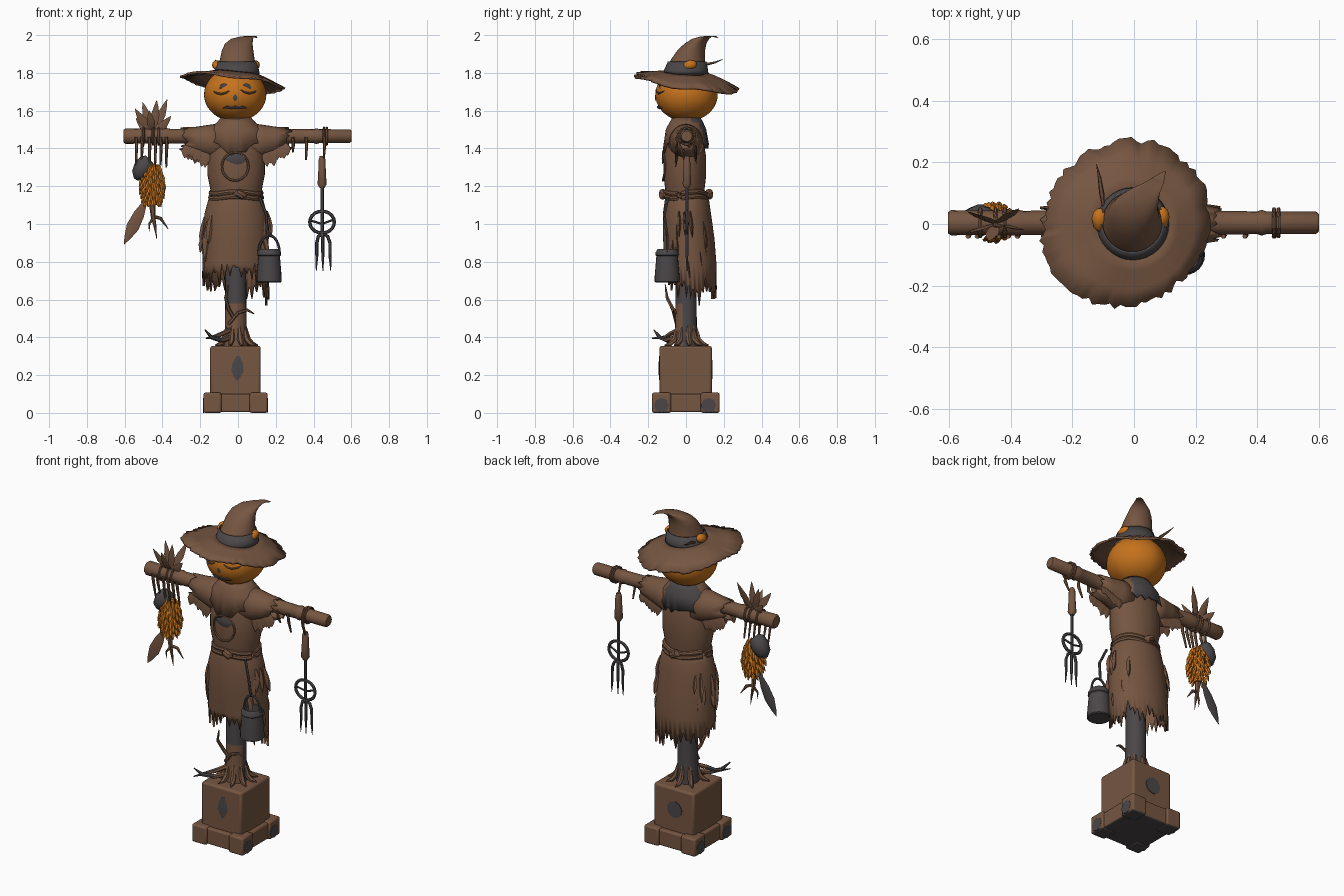
import bpy, bmesh, math, random
from mathutils import Vector as V
random.seed(4)
R = random.uniform
TAU = math.tau
BROWN, GREY, ORANGE = 0, 1, 2
MATS = []
for label, col in (("weathered_brown", (0.18, 0.092, 0.053)), ("iron_grey", (0.07, 0.062, 0.066)),
                   ("pumpkin_orange", (0.56, 0.17, 0.012))):
    m = bpy.data.materials.new(label)
    m.diffuse_color = (*col, 1)
    MATS.append(m)


def finish(name, bm, mat, angle=40, thick=0, bevel=0):
    bmesh.ops.recalc_face_normals(bm, faces=bm.faces)
    for f in bm.faces:
        f.smooth = True
        f.material_index = mat(f) if callable(mat) else mat
    me = bpy.data.meshes.new(name)
    bm.to_mesh(me)
    bm.free()
    me.set_sharp_from_angle(angle=math.radians(angle))
    for m in MATS:
        me.materials.append(m)
    ob = bpy.data.objects.new(name, me)
    bpy.context.collection.objects.link(ob)
    if thick:
        s = ob.modifiers.new("thickness", 'SOLIDIFY')
        s.thickness = thick
        s.offset = 0
    if bevel:
        b = ob.modifiers.new("worn_edges", 'BEVEL')
        b.width, b.segments = bevel, 2
    return ob


def skin(name, parts, mat, cap=True, loop=False, **kw):
    """Join rings of points into skinned surfaces."""
    bm = bmesh.new()
    for rings in parts:
        vs = [[bm.verts.new(p) for p in r] for r in rings]
        n = len(vs[0])
        for a, b in zip(vs, vs[1:] + vs[:1] if loop else vs[1:]):
            for i in range(n):
                bm.faces.new((a[i], a[(i + 1) % n], b[(i + 1) % n], b[i]))
        if cap and not loop:
            bm.faces.new(vs[0])
            bm.faces.new(vs[-1])
    return finish(name, bm, mat, **kw)


def ell(cx, cy, z, rx, ry, n=32, dz=None):
    return [(cx + rx * math.cos(TAU * i / n), cy + ry * math.sin(TAU * i / n),
             z + (dz(i, TAU * i / n) if dz else 0)) for i in range(n)]


def path(pts, radii, n=6, flat=1.0, loop=False):
    """Rings along a path; flat < 1 gives a blade lying across y."""
    pts = [V(p) for p in pts]
    if not isinstance(radii, (list, tuple)):
        radii = [radii] * len(pts)
    rings = []
    k = len(pts)
    for i, p in enumerate(pts):
        a = pts[(i - 1) % k] if loop else pts[max(i - 1, 0)]
        b = pts[(i + 1) % k] if loop else pts[min(i + 1, k - 1)]
        t = (b - a).normalized()
        ref = V((0, 1, 0)) if abs(t.y) < 0.9 else V((1, 0, 0))
        s = t.cross(ref).normalized()
        o = s.cross(t)
        rings.append([p + radii[i] * (s * math.cos(TAU * j / n) + o * flat * math.sin(TAU * j / n))
                      for j in range(n)])
    return rings


def blade(a, b, w, sag=0.0, flat=0.25):
    a, b = V(a), V(b)
    ts = (0, 0.3, 0.6, 0.85, 1)
    pts = [a.lerp(b, t) + V((0, 0, sag * math.sin(t * math.pi))) for t in ts]
    return path(pts, [w * 0.3, w * 0.85, w, w * 0.5, 0.001], 4, flat)


def boxes(name, items, mat, bevel):
    bm = bmesh.new()
    for lo, hi in items:
        vs = bmesh.ops.create_cube(bm, size=1)["verts"]
        for v in vs:
            v.co = V([(l + h) / 2 + c * (h - l) for l, h, c in zip(lo, hi, v.co)])
    return finish(name, bm, mat, bevel=bevel)


# stone base: plinth with corner stones, upper block, stains
under = lambda f: GREY if f.normal.z < -0.5 else BROWN
boxes("plinth", [((-0.17, -0.165, 0.004), (0.145, 0.165, 0.1))], under, 0.008)
corners = [((x, y, 0), (x + 0.095, y + 0.1, 0.107)) for x in (-0.183, 0.062) for y in (-0.18, 0.078)]
boxes("corner_stones", corners, under, 0.01)
boxes("pedestal_block", [((-0.147, -0.14, 0.09), (0.12, 0.137, 0.355))], BROWN, 0.012)
skin("pedestal_stains", [blade((0, -0.142, 0.3), (-0.005, -0.142, 0.17), 0.033, 0, 0.1),
                         path([(-0.02, 0.136, 0.23), (-0.02, 0.14, 0.23)], 0.05, 12)], GREY)
skin("plinth_stains", [path([(x, y, 0.04), (x + 0.003, y, 0.04)], 0.04, 8)
                       for x in (0.155, -0.184) for y in (-0.13, 0.12)], GREY)

# post, mossy brown low on its front
skin("post", [[ell(-0.012, 0, z, r, r, 20) for z, r in ((0.34, 0.064), (0.42, 0.058), (0.58, 0.056),
      (0.66, 0.056), (0.8, 0.055), (1.2, 0.05))]],
     lambda f: BROWN if f.normal.y < -0.2 and f.calc_center_median().z < 0.59 else GREY)

# roots and vines round the post
roots = []
for a in (-2.7, -1.9, -1.2, -0.5, 0.2, 0.8, 1.6, 2.4):
    c, s = math.cos(a), math.sin(a)
    roots.append(path([(-0.012 + c * d, s * d, z) for d, z in ((0.05, 0.46), (0.065, 0.39), (0.09, 0.365),
                 (0.12, 0.358))], [0.008, 0.016, 0.013, 0.003]))
skin("foot_roots", roots, BROWN)
skin("vines", [path([(-0.03, -0.05, 0.40), (-0.09, -0.10, 0.385), (-0.14, -0.14, 0.40), (-0.175, -0.17, 0.44)],
                    [0.014, 0.014, 0.011, 0.003]),
               path([(-0.04, -0.04, 0.44), (-0.08, -0.08, 0.42), (-0.13, -0.11, 0.40), (-0.17, -0.18, 0.395)],
                    [0.013, 0.013, 0.011, 0.003]),
               path([(-0.05, -0.05, 0.47), (0.0, -0.065, 0.53), (0.05, -0.06, 0.545), (0.085, -0.05, 0.525)],
                    [0.009, 0.009, 0.008, 0.003]),
               path([(-0.02, -0.055, 0.5), (-0.05, -0.07, 0.55), (-0.065, -0.1, 0.61), (-0.05, -0.11, 0.68)],
                    [0.01, 0.01, 0.009, 0.003])], lambda f: GREY if f.calc_center_median().x < -0.1 else BROWN)

# crossbeam with knots
beam = [(-0.605, 0.034), (-0.595, 0.041), (-0.5, 0.039), (-0.4, 0.04), (-0.38, 0.043), (-0.36, 0.039),
        (0, 0.04), (0.22, 0.039), (0.235, 0.044), (0.25, 0.039), (0.4, 0.037), (0.415, 0.042),
        (0.43, 0.037), (0.592, 0.036), (0.602, 0.028)]
skin("crossbeam", [path([(x, 0.004, 1.465) for x, r in beam], [r for x, r in beam], 16)], BROWN)

# tunic, skirt and cowl
skin("tunic", [[ell(-0.01, -0.006, z, rx, ry) for z, rx, ry in ((1.13, 0.125, 0.1), (1.19, 0.138, 0.105),
      (1.26, 0.152, 0.113), (1.36, 0.152, 0.112), (1.43, 0.145, 0.1), (1.49, 0.125, 0.085), (1.56, 0.075, 0.07))]],
     BROWN)
N = 72
rag = lambda i, a: (0.02 - 0.05 * math.sin(a) - (0.05 if -0.9 < math.remainder(a, TAU) < 0.6 else 0)
                    + (R(0.0, 0.06) if i % 2 else R(-0.08, 0.01)))
skirt = [ell(-0.012, 0.005 + o, z, rx, ry, N) for z, rx, ry, o in ((1.16, 0.122, 0.1, -0.005), (1.12, 0.142, 0.112, 0),
         (1.05, 0.16, 0.122, 0), (0.92, 0.168, 0.13, 0.01), (0.79, 0.17, 0.132, 0.018))]
skirt.append(ell(-0.012, 0.025, 0.69, 0.172, 0.132, N, rag))
skin("skirt", [skirt], BROWN, cap=False, thick=0.012)
strips = []
for base in (0, math.pi):
    for k in range(14):
        a = base + R(-0.75, 0.75)
        z, l = R(0.82, 1.07), R(0.1, 0.2)
        c, s = math.cos(a), math.sin(a)
        strips.append(blade((-0.012 + 0.165 * c, 0.01 + 0.128 * s, z),
                            (-0.012 + 0.18 * c + R(-.01, .01), 0.02 + 0.142 * s, z - l), R(0.012, 0.022), 0, 0.5))
skin("skirt_tatters", strips, BROWN)
vee = lambda i, a: (-0.045 if math.sin(a) < -0.9 else 0) + (R(-0.03, 0.01) if i % 2 else 0)
skin("cowl", [[ell(-0.01, 0.002, 1.565, 0.072, 0.068, 40), ell(-0.01, 0.002, 1.535, 0.098, 0.085, 40),
      ell(-0.01, 0, 1.5, 0.14, 0.102, 40), ell(-0.01, -0.002, 1.425, 0.162, 0.118, 40, vee)]],
     lambda f: GREY if f.calc_center_median().y > 0.025 and f.calc_center_median().x < 0.08 else BROWN,
     cap=False, thick=0.01)

# sleeves with hanging rags
for side, nm in ((-1, "left"), (1, "right")):
    x0 = -0.01
    rings = []
    for x, z, ry, rz in ((0.08, 1.43, 0.09, 0.1), (0.15, 1.438, 0.078, 0.082), (0.21, 1.443, 0.066, 0.068),
                         (0.28, 1.452, 0.054, 0.056)):
        rings.append([(x0 + side * (x + (R(-0.03, 0.02) if x > 0.25 else 0)), ry * math.cos(TAU * i / 24),
                       z + rz * math.sin(TAU * i / 24)) for i in range(24)])
    skin(nm + "_sleeve", [rings], BROWN, cap=False, thick=0.008)
    rags = [blade((x0 + side * (0.15 + 0.017 * k), y, 1.43), (x0 + side * (0.165 + 0.018 * k), y * 1.2,
            1.3 + 0.011 * k + R(-0.02, 0.02)), 0.026, 0, 0.3) for k in range(7) for y in (-0.045, 0.045)]
    skin(nm + "_sleeve_rags", rags, BROWN)

# belt and knots
belt = lambda z, rx, ry: path([(p[0], p[1], p[2]) for p in ell(-0.01, 0, z, rx, ry, 32,
                              lambda i, a: 0.006 * math.sin(3 * a))], 0.014, 8, loop=True)
skin("belt", [belt(1.165, 0.132, 0.106), belt(1.14, 0.135, 0.108)], BROWN, loop=True)
skin("belt_knots", [path([(x - 0.03, y, 1.155), (x - 0.01, y * 1.06, 1.165), (x + 0.015, y * 1.06, 1.15),
     (x + 0.035, y, 1.155)], [0.008, 0.022, 0.022, 0.008], 8) for x, y in ((0.01, -0.115), (-0.01, 0.115))], BROWN)

# round chest patch with stitched rim
front = lambda x: -0.008 - 0.114 * math.sqrt(1 - ((x + 0.01) / 0.155) ** 2)
rim = [(-0.015 + 0.07 * math.cos(TAU * i / 28), front(-0.015 + 0.07 * math.cos(TAU * i / 28)),
        1.305 + 0.075 * math.sin(TAU * i / 28)) for i in range(28)]
skin("chest_patch_rim", [path(rim, 0.006, 6, loop=True)], BROWN, loop=True)
skin("chest_patch_stain", [path([(x, front(x) - 0.002, 1.345) for x in (-0.065, -0.04, -0.01, 0.02, 0.04)],
                                [0.006, 0.02, 0.03, 0.026, 0.008], 8, 0.15)], GREY)

# pumpkin head, slightly ribbed
HX, HZ = -0.015, 1.685
head = []
for k in range(1, 20):
    t = math.pi * k / 20
    head.append([(HX + 0.165 * math.sin(t) * q * math.cos(a), 0.003 + 0.165 * math.sin(t) * q * math.sin(a),
                  HZ - 0.142 * math.cos(t)) for a in [TAU * i / 48 for i in range(48)]
                 for q in [1 - 0.01 * abs(math.sin(4 * a))]])
skin("pumpkin_head", [head], ORANGE)


def on_face(x, z):
    d = 1 - ((x - HX) / 0.165) ** 2 - ((z - HZ) / 0.142) ** 2
    return (x, 0.001 - 0.165 * math.sqrt(max(d, 0)), z)


# face details: sleepy eyes, nose and mouth
eyes = []
for s in (-1, 1):
    eyes.append(path([on_face(HX + s * (0.075 + u), 1.69 + 9 * u * u + s * 0.002) for u in
                      (-0.045, -0.025, 0, 0.025, 0.04)], [0.002, 0.005, 0.006, 0.005, 0.002]))
skin("closed_eyes", eyes, BROWN)
skin("face_marks", [blade(on_face(HX + s * 0.045, 1.74), on_face(HX + s * 0.085, 1.72), 0.013) for s in (-1, 1)]
     + [blade(on_face(HX, 1.685), on_face(HX, 1.65), 0.012),
        path([on_face(HX + u, 1.613 + 0.006 * (k % 2)) for k, u in
              enumerate((-0.065, -0.04, -0.02, 0, 0.02, 0.04, 0.06))],
             [0.002, 0.008, 0.006, 0.009, 0.006, 0.008, 0.002])], GREY)

# hat: frayed brim, bent crown, band
NB = 96
brim = []
fray = [(R(-0.014, 0.012) if i % 2 else R(-0.004, 0.008)) + 0.012 * math.sin(2 * TAU * i / NB)
        for i in range(NB)]
for r, w in ((0.1, 0), (0.15, 0.25), (0.21, 0.6), (0.268, 1)):
    row = []
    for i in range(NB):
        a = TAU * i / NB
        d = r + fray[i] * (w == 1)
        x, y = -0.028 * w + d * math.cos(a), d * math.sin(a)
        row.append((x, y, 1.805 - 0.058 * w - 0.14 * y * (0.3 + 0.7 * w) - 0.11 * (x + 0.03)
                    + 0.007 * w * math.sin(5 * a)))
    brim.append(row)
skin("hat_brim", [brim], BROWN, cap=False, thick=0.012)
crown = [(-0.005, 0, 1.785, 0.117, 0.117), (-0.005, 0.0, 1.83, 0.103, 0.103), (-0.004, 0.01, 1.87, 0.092, 0.09),
         (-0.002, 0.028, 1.92, 0.083, 0.073), (0.004, 0.05, 1.955, 0.073, 0.058), (0.022, 0.077, 1.98, 0.058, 0.045),
         (0.05, 0.108, 1.993, 0.035, 0.03), (0.078, 0.14, 1.996, 0.02, 0.018), (0.1, 0.17, 1.985, 0.003, 0.003)]
skin("hat_crown", [[ell(*c) for c in crown]], BROWN, angle=70)
skin("hat_band", [[ell(-0.005, 0, 1.795, 0.116, 0.116), ell(-0.005, 0, 1.812, 0.114, 0.114),
                   ell(-0.005, 0.006, 1.86, 0.1, 0.099)]], GREY, cap=False, thick=0.006)
skin("hat_gourds", [path([(x, y - 0.035, 1.83), (x, y - 0.022, 1.835), (x, y + 0.005, 1.842), (x, y + 0.027, 1.847),
     (x, y + 0.038, 1.85)], [0.006, 0.02, 0.026, 0.02, 0.006], 12) for x, y in ((-0.112, 0.012), (0.09, 0.018))],
     ORANGE, angle=70)
skin("hat_feather", [path([(-0.1, 0.06, 1.83), (-0.105, 0.1, 1.845), (-0.112, 0.15, 1.855), (-0.122, 0.195, 1.872)],
                          [0.005, 0.009, 0.006, 0.001], 5)], BROWN)

# hanging bucket
bx, by = 0.165, -0.1
skin("bucket", [[ell(bx, by, z, r, r, 24) for z, r in ((0.69, 0.06), (0.695, 0.066), (0.72, 0.066), (0.83, 0.057),
      (0.835, 0.062), (0.85, 0.061), (0.868, 0.05), (0.865, 0.044), (0.82, 0.044))]], GREY)
skin("bucket_handle", [path([(bx + 0.055 * math.cos(t), by, 0.845 + 0.095 * math.sin(t)) for t in
     [math.pi * i / 12 for i in range(13)]], 0.007),
     path([(0.115, -0.095, 1.14), (0.15, -0.115, 1.05), (bx - 0.01, by, 0.935)], 0.008)], GREY)

# hand fork hung from the right of the beam
fx = 0.445
skin("fork_handle", [path([(fx, 0.005, z) for z in (1.36, 1.34, 1.28, 1.21, 1.19)],
                          [0.012, 0.018, 0.02, 0.024, 0.012], 10)], BROWN)
skin("fork_iron", [path([(fx, 0.005, 1.2), (fx, 0.005, 0.93)], 0.009)] +
     [path([(fx + 0.004, 0.005, 0.95), (fx + d * 0.7, 0.005, 0.935), (fx + d, 0.005, 0.9), (fx + d, 0.005, 0.83),
            (fx + d * 1.1, 0.005, 0.75)], [0.007, 0.009, 0.009, 0.008, 0.002]) for d in (-0.028, 0.004, 0.042)] +
     [path([(fx - 0.065, 0.0, 1.02), (fx, 0.012, 1.0), (fx + 0.065, 0.0, 1.025)], 0.006)], GREY)
skin("fork_ring", [path([(fx + 0.065 * math.cos(TAU * i / 20), 0.005, 1.01 + 0.058 * math.sin(TAU * i / 20))
                         for i in range(20)], 0.009, loop=True)], GREY, loop=True)
skin("beam_ropes", [path([(x, 0.004 + 0.044 * math.cos(TAU * i / 16), 1.465 + 0.044 * math.sin(TAU * i / 16))
     for i in range(16)], 0.007, loop=True) for x in (0.455, 0.47, -0.42, -0.5, -0.45)], BROWN, loop=True)
ends = ((0.455, 1.35), (0.36, 1.34), (0.29, 1.38), (-0.54, 1.31), (-0.51, 1.33), (-0.47, 1.27), (-0.44, 1.28),
        (-0.41, 1.31), (-0.38, 1.3))
skin("hanging_cords", [path([(x, -0.04, 1.46), (x + 0.003, -0.038, 1.42), (x, -0.01, z)], [0.008, 0.009, 0.005])
                       for x, z in ends], BROWN)

# harvest bundle on the left: husk leaves, ear, pouch, root
tips = ((-0.545, -0.03, 1.61), (-0.505, 0.03, 1.645), (-0.43, -0.01, 1.655), (-0.375, 0.05, 1.66),
        (-0.355, -0.02, 1.57), (-0.54, 0.04, 1.56), (-0.47, -0.055, 1.6))
skin("husk_leaves", [blade((-0.45, 0, 1.49), t, 0.022, -0.012) for t in tips], BROWN)
skin("dried_ear", [path([(-0.45, 0.005, z) for z in (1.32, 1.27, 1.18, 1.1)], [0.015, 0.035, 0.045, 0.02], 10)], ORANGE)
scales = []
for k in range(9):
    for j in range(9):
        a, z = TAU * j / 9 + k * 0.35 + R(-.1, .1), 1.315 - 0.022 * k
        r = 0.028 + 0.022 * math.sin(math.pi * k / 8)
        c, s = math.cos(a), math.sin(a)
        scales.append(blade((-0.45 + r * c, 0.005 + r * s, z), (-0.455 + (r + 0.02) * c, 0.005 + (r + 0.02) * s,
                            z - 0.05), 0.011, 0, 0.6))
skin("ear_scales", scales, ORANGE)
skin("pouch", [path([(-0.47, 0.012, 1.345), (-0.48, 0.012, 1.335), (-0.5, 0.012, 1.3), (-0.525, 0.012, 1.26),
     (-0.54, 0.012, 1.235)], [0.025, 0.042, 0.052, 0.042, 0.012], 14)], GREY, angle=60)
skin("long_leaf", [blade((-0.49, 0, 1.12), (-0.603, 0, 0.893), 0.034)],
     lambda f: GREY if f.normal.y > 0.3 else BROWN)
skin("dangling_root", [path([(-0.455, 0, 1.12), (-0.45, 0, 1.04), (-0.44, 0, 0.99), (-0.43, 0, 0.92)],
     [0.018, 0.012, 0.008, 0.001]), path([(-0.45, 0, 1.04), (-0.41, 0.01, 1.03), (-0.37, 0.01, 0.975)],
     [0.01, 0.009, 0.002]), path([(-0.45, 0, 1.03), (-0.47, -0.01, 1.0), (-0.47, -0.01, 0.96)], [0.008, 0.006, 0.001])], BROWN)
